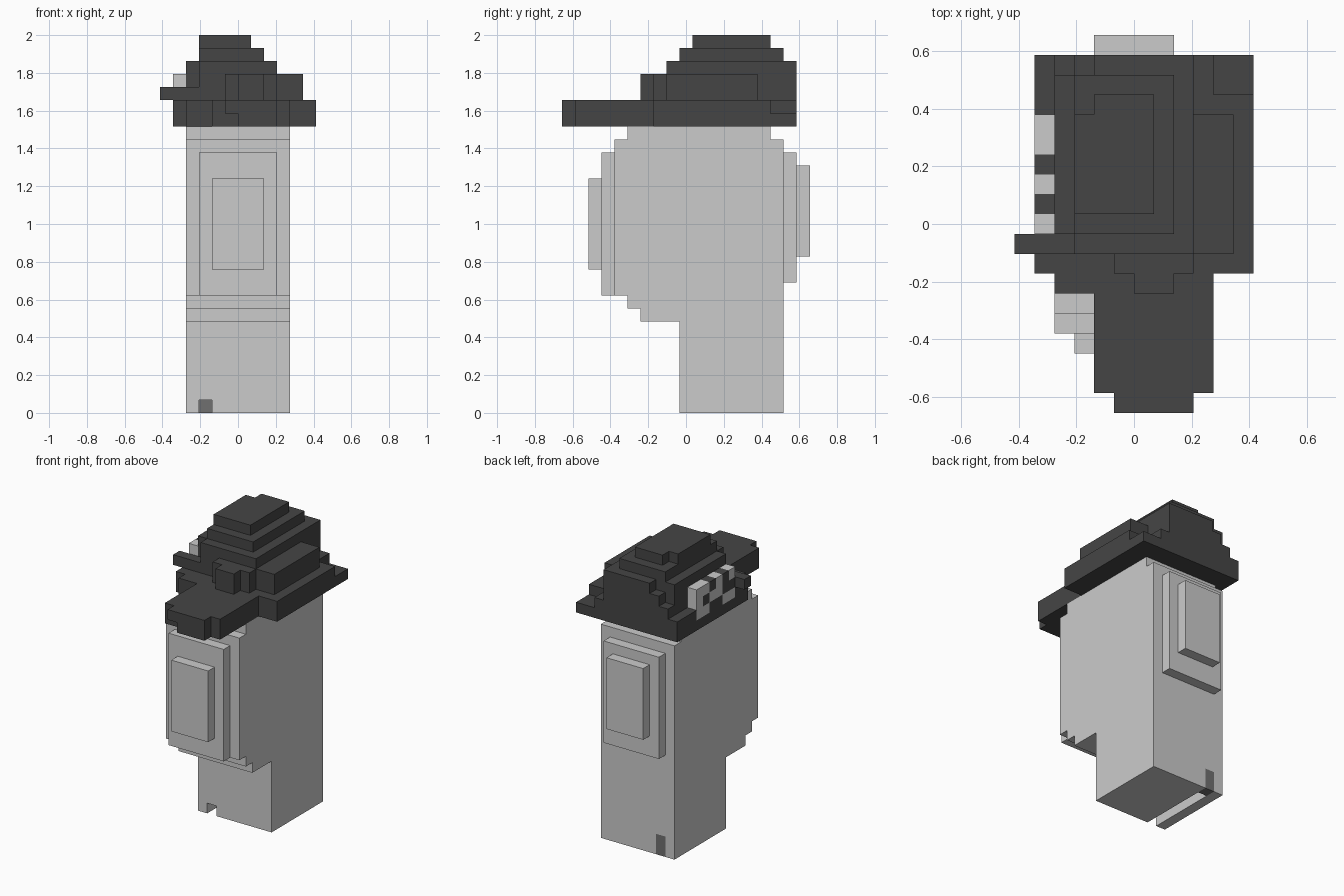
import bpy, bmesh
from mathutils import Vector

if "Cube" in bpy.data.objects:
    bpy.data.objects.remove(bpy.data.objects["Cube"])

U = 2 / 29                                  # one block; the model is 12 x 19 x 29 blocks
ORIGIN = Vector((-6 * U, -9.5 * U, 0))


def cells(*boxes):
    """Blocks filled by boxes given as (x0, x1, y0, y1, z0, z1)."""
    return {(x, y, z) for a, b, c, d, e, f in boxes
            for x in range(a, b) for y in range(c, d) for z in range(e, f)}


def material(name, v):
    m = bpy.data.materials.new(name)
    m.diffuse_color = (v, v, v, 1)
    m.use_nodes = True
    m.node_tree.nodes["Principled BSDF"].inputs["Base Color"].default_value = m.diffuse_color
    return m


def build(name, solid, mat=None):
    """Skin a set of blocks with its outer faces and merge flat areas."""
    bm = bmesh.new()
    verts = {}

    def vert(p):
        if p not in verts:
            verts[p] = bm.verts.new(ORIGIN + Vector(p) * U)
        return verts[p]

    for c in sorted(solid):
        for axis in range(3):
            for side in (0, 1):
                n = list(c)
                n[axis] += 2 * side - 1
                if tuple(n) in solid:
                    continue
                u, v = (axis + 1) % 3, (axis + 2) % 3
                loop = []
                for du, dv in ((0, 0), (1, 0), (1, 1), (0, 1)):
                    p = list(c)
                    p[axis] += side
                    p[u] += du
                    p[v] += dv
                    loop.append(vert(tuple(p)))
                bm.faces.new(loop if side else loop[::-1])
    bmesh.ops.dissolve_limit(bm, angle_limit=0.01, verts=bm.verts[:], edges=bm.edges[:])
    bmesh.ops.triangulate(bm, faces=[f for f in bm.faces if len(f.verts) > 4])
    bmesh.ops.join_triangles(bm, faces=bm.faces[:], angle_face_threshold=0.01,
                             angle_shape_threshold=3.1)
    me = bpy.data.meshes.new(name)
    bm.to_mesh(me)
    bm.free()
    ob = bpy.data.objects.new(name, me)
    bpy.context.collection.objects.link(ob)
    if mat:
        me.materials.append(mat)


dark = material("dark_felt", 0.06)
mid = material("mid_grey", 0.16)

# Neck column and head, with stepped face and back panels
body = cells((2, 10, 9, 16, 0, 22), (2, 10, 16, 17, 0, 21),
             (2, 10, 6, 9, 7, 22), (2, 10, 5, 6, 8, 22), (2, 10, 4, 5, 9, 21),
             (3, 9, 3, 4, 9, 20), (4, 8, 2, 3, 11, 18),
             (3, 9, 17, 18, 10, 20), (4, 8, 18, 19, 12, 19))
plug = cells((3, 4, 16, 17, 0, 2))
groove = cells((3, 4, 9, 16, 0, 1))
build("head_and_neck", body - plug - groove)
build("neck_plug", plug, mid)

# Grey patch blocks set into the left side of the hat
patch = {(1, y, z) for z, row in ((25, (9, 11, 13, 14)), (24, (11, 12, 14)),
                                  (23, (9, 10, 13, 14))) for y in row}

# Hat brim, with long front peak
brim = cells((1, 12, 7, 18, 22, 24), (2, 4, 6, 7, 22, 24),
             (4, 10, 1, 7, 22, 24), (5, 9, 0, 1, 22, 24))
brim -= cells((10, 12, 16, 18, 23, 24), (5, 6, 0, 1, 22, 23))
build("hat_brim", brim - patch, dark)

# Hat crown, rising in steps
crown = cells((2, 9, 8, 18, 24, 27), (3, 8, 9, 17, 27, 28), (3, 7, 10, 16, 28, 29))
crown -= cells((2, 3, 8, 9, 25, 27), (2, 4, 17, 18, 26, 27), (2, 3, 17, 18, 25, 26),
               (3, 4, 15, 16, 28, 29))
build("hat_crown", crown, dark)

# Fittings around the crown
build("front_bump", cells((5, 9, 7, 8, 24, 26), (6, 8, 6, 7, 24, 26)), dark)
build("right_flap", cells((9, 11, 8, 15, 24, 26)), dark)
build("left_knob", cells((0, 2, 8, 9, 24, 25)), dark)
build("left_flap", cells((1, 2, 9, 15, 24, 25), (1, 2, 10, 11, 25, 26),
                         (1, 2, 12, 13, 25, 26)) - patch, dark)
build("left_patch", patch)
